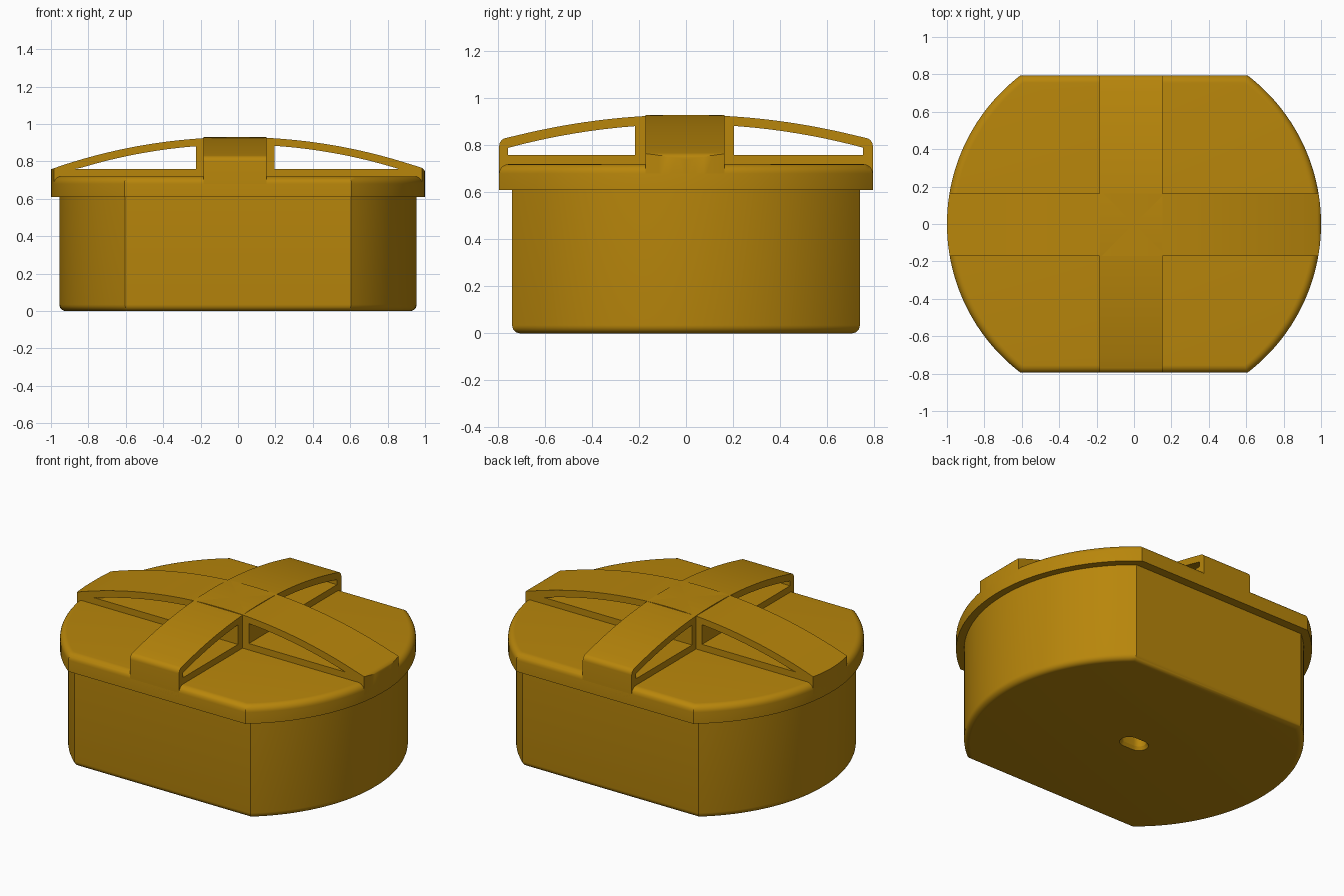
import bpy, bmesh, math

if "Cube" in bpy.data.objects:
    bpy.data.objects.remove(bpy.data.objects["Cube"])

gold = bpy.data.materials.new("dark gold")
gold.diffuse_color = (0.479, 0.238, 0.0033, 1)
gold.use_nodes = True
gold.node_tree.nodes["Principled BSDF"].inputs["Base Color"].default_value = gold.diffuse_color


def loft(name, loops):
    """Closed solid through equal-length loops of 3D points."""
    bm = bmesh.new()
    rings = [[bm.verts.new(p) for p in lp] for lp in loops]
    n = len(rings[0])
    for a, b in zip(rings, rings[1:]):
        for i in range(n):
            j = (i + 1) % n
            bm.faces.new((a[i], a[j], b[j], b[i]))
    bm.faces.new(rings[0][::-1])
    bm.faces.new(rings[-1])
    bmesh.ops.recalc_face_normals(bm, faces=bm.faces[:])
    me = bpy.data.meshes.new(name)
    bm.to_mesh(me)
    bm.free()
    me.materials.append(gold)
    ob = bpy.data.objects.new(name, me)
    bpy.context.collection.objects.link(ob)
    return ob


def outline(radius, flat, n=48):
    """Circle cut flat at front and back."""
    a = math.asin(flat / radius)
    side = [(radius * math.cos(t), radius * math.sin(t))
            for t in (-a + 2 * a * i / n for i in range(n + 1))]
    return side + [(-x, -y) for x, y in side]


def slab(name, radius, flat, z0, z1):
    pts = outline(radius, flat)
    return loft(name, [[(x, y, z) for x, y in pts] for z in (z0, z1)])


def round_rim(ob, z, width):
    bm = bmesh.new()
    bm.from_mesh(ob.data)
    rim = [e for e in bm.edges if all(abs(v.co.z - z) < 1e-4 for v in e.verts)]
    bmesh.ops.bevel(bm, geom=rim, offset=width, segments=6, profile=0.5,
                    affect='EDGES')
    bm.to_mesh(ob.data)
    bm.free()


def boolean(ob, cutter, op):
    m = ob.modifiers.new("cut", 'BOOLEAN')
    m.object, m.operation, m.solver = cutter, op, 'EXACT'
    bpy.context.view_layer.objects.active = ob
    bpy.ops.object.modifier_apply(modifier=m.name)
    bpy.data.objects.remove(cutter)


def arc(u, top, r):
    return top - r + math.sqrt(r * r - u * u)


def prism(name, axis, profile, w0, w1):
    """Extrude a (u, z) profile sideways; u runs along the given axis."""
    place = (lambda u, w, z: (u, w, z)) if axis == 'x' else (lambda u, w, z: (w, u, z))
    return loft(name, [[place(u, w, z) for u, z in profile] for w in (w0, w1)])


def span(a, b, n):
    return [a + (b - a) * i / n for i in range(n + 1)]


def rounded_end(end, r, sign):
    """Arched top turning down into a vertical end."""
    z = arc(end - r, 0.93, 3.0) - r
    tilt = math.asin((end - r) / 3.0)
    return [(sign * (end - r + r * math.sin(t)), z + r * math.cos(t))
            for t in span(tilt, math.pi / 2, 6)]


def strap(name, axis, left, right, w0, w1, openings):
    mid = [(u, arc(u, 0.93, 3.0)) for u in span(-0.94, 0.94, 48)
           if left[-1][0] < u - 0.07 and u + 0.07 < right[-1][0]]
    top = left[::-1] + mid + right
    prof = [(left[-1][0], 0.65)] + top + [(right[-1][0], 0.65)]
    ob = prism(name, axis, prof, w0, w1)
    boolean(ob, slab("trim", 1.0, 0.795, 0.5, 1.2), 'INTERSECT')
    for a, b in openings:
        hole = [(a, 0.76)] + [(u, max(arc(u, 0.89, 2.9), 0.761)) for u in span(a, b, 20)]
        hole.append((b, 0.76))
        boolean(ob, prism("opening", axis, hole, -0.5, 0.5), 'DIFFERENCE')
    return ob


# container body with rounded base
body = slab("body", 0.955, 0.74, 0, 0.62)
round_rim(body, 0, 0.035)


# small flared slot in the base
def slot(r, z, n=12):
    half = [(0.035 + r * math.cos(t), r * math.sin(t))
            for t in span(-math.pi / 2, math.pi / 2, n)]
    return [(x, y, z) for x, y in half + [(-x, -y) for x, y in half]]


boolean(body, loft("slot", [slot(0.067, -0.02), slot(0.043, 0.02), slot(0.043, 0.12)]),
        'DIFFERENCE')

# lid with rounded upper rim
lid = slab("lid", 1.0, 0.795, 0.61, 0.72)
round_rim(lid, 0.72, 0.04)

# crossed arched straps over the lid
square_end = [(-1.02, arc(1.02, 0.93, 3.0))]
long_strap = strap("long_strap", 'x', square_end, rounded_end(1.0, 0.03, 1),
                   -0.172, 0.164, [(-0.868, -0.225), (0.195, 0.856)])
cross_strap = strap("cross_strap", 'y', rounded_end(0.795, 0.035, -1),
                    rounded_end(0.795, 0.035, 1),
                    -0.184, 0.152, [(-0.757, -0.217), (0.204, 0.753)])

for ob in (body, lid, long_strap, cross_strap):
    bpy.ops.object.select_all(action='DESELECT')
    ob.select_set(True)
    bpy.context.view_layer.objects.active = ob
    bpy.ops.object.shade_smooth_by_angle(angle=math.radians(30))
